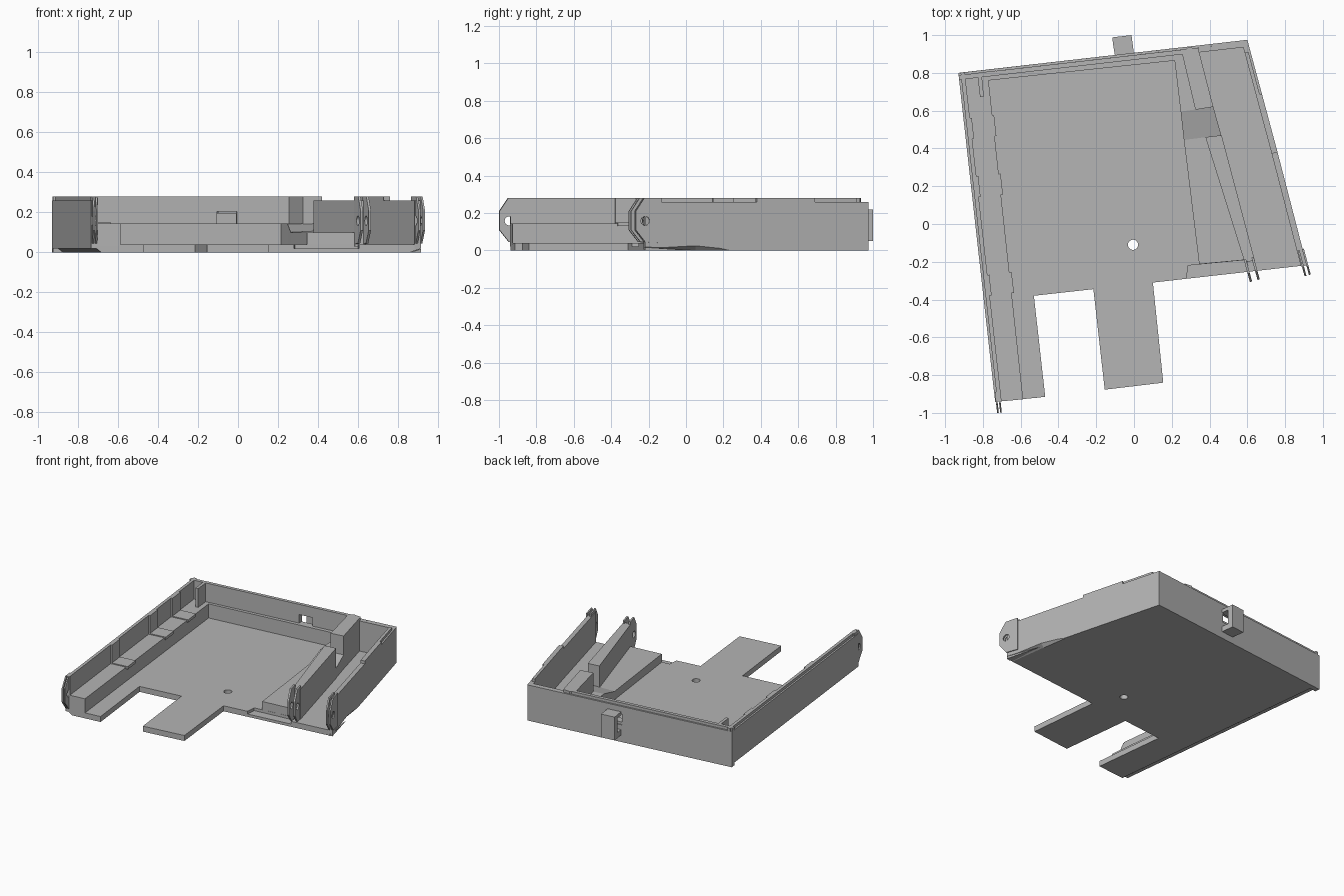
import bpy, bmesh, math
from mathutils import Vector

if "Cube" in bpy.data.objects:
    bpy.data.objects.remove(bpy.data.objects["Cube"])

mat = bpy.data.materials.new("plain_grey")
mat.diffuse_color = (0.46, 0.46, 0.46, 1)
mat.use_nodes = True
mat.node_tree.nodes["Principled BSDF"].inputs["Base Color"].default_value = mat.diffuse_color


def loft(name, low, high):
    """Solid between two matching rings of 3D points."""
    bm = bmesh.new()
    a = [bm.verts.new(p) for p in low]
    b = [bm.verts.new(p) for p in high]
    bm.faces.new(a)
    bm.faces.new(b)
    n = len(a)
    for i in range(n):
        bm.faces.new((a[i], a[(i + 1) % n], b[(i + 1) % n], b[i]))
    bmesh.ops.recalc_face_normals(bm, faces=bm.faces)
    me = bpy.data.meshes.new(name)
    bm.to_mesh(me)
    bm.free()
    me.materials.append(mat)
    ob = bpy.data.objects.new(name, me)
    bpy.context.collection.objects.link(ob)
    return ob


def prism(name, pts, z0, z1, low=None):
    return loft(name, [(x, y, z0) for x, y in (low or pts)], [(x, y, z1) for x, y in pts])


def cut(ob, cutter):
    m = ob.modifiers.new("cut", 'BOOLEAN')
    m.operation, m.solver, m.object = 'DIFFERENCE', 'EXACT', cutter
    cutter.hide_render = True
    cutter.hide_set(True)


def strip(name, a, b, d0, d1, z0, z1):
    """Wall along a-b, from offset d0 to d1 on the left-hand side."""
    a, b = Vector(a), Vector(b)
    d = (b - a).normalized()
    n = Vector((-d.y, d.x))
    return prism(name, [a + n * d0, b + n * d0, b + n * d1, a + n * d1], z0, z1)


def circle(c, u, v, r, n=24):
    return [c + u * r * math.cos(t * math.tau / n) + v * r * math.sin(t * math.tau / n) for t in range(n)]


def hinge_leaf(name, centre, direction, offset, thick=0.012, back=0.07):
    """Pointed upright leaf with a pin hole."""
    d = Vector((*direction, 0)).normalized()
    n, up = Vector((-d.y, d.x, 0)), Vector((0, 0, 1))
    c = Vector((*centre, 0)) + n * offset
    prof = [(-back, 0.04), (0.0, 0.045), (0.052, 0.11), (0.052, 0.21), (0.005, 0.28), (-back, 0.28)]
    pts = [c + d * s + up * z for s, z in prof]
    ob = loft(name, [p - n * thick / 2 for p in pts], [p + n * thick / 2 for p in pts])
    ring = circle(c + up * 0.158, d, up, 0.024)
    cut(ob, loft(name + "_pin_cutter", [p - n * 0.1 for p in ring], [p + n * 0.1 for p in ring]))


# key corners of the tray
BL, BR = (-0.93, 0.80), (0.60, 0.975)
FL, FR = (-0.735, -0.942), (0.915, -0.218)

# floor with two front tongues, sloped under the left edge
front = [FR, (0.10, -0.31), (0.155, -0.84), (-0.155, -0.877), (-0.215, -0.345),
         (-0.53, -0.38), (-0.47, -0.915)]
floor = prism("floor", [BL, BR] + front + [FL], 0, 0.04, [(-0.88, 0.806), BR] + front + [(-0.685, -0.937)])
ring = circle(Vector((-0.005, -0.11, 0)), Vector((1, 0, 0)), Vector((0, 1, 0)), 0.027)
cut(floor, prism("floor_hole_cutter", [(p.x, p.y) for p in ring], -0.1, 0.1))
cut(floor, prism("front_recess_cutter",
                 [(0.275, -0.34), (0.61, -0.31), (0.60, -0.19), (0.285, -0.22)], 0.02, 0.1))

# left wall: low outer lip and taller inner strip
strip("left_wall_lip", BL, FL, 0, 0.012, 0.02, 0.26)
strip("left_wall", BL, FL, 0.012, 0.034, 0.02, 0.28)
# back wall with latch window
lip = strip("back_wall_lip", BR, BL, 0, 0.012, 0, 0.26)
back = strip("back_wall", (0.33, 0.944), BL, 0.012, 0.037, 0.0, 0.28)
strip("back_wall_right", BR, (0.33, 0.944), 0.012, 0.037, 0.0, 0.26)
window = prism("latch_window_cutter", [(-0.10, 0.80), (0.0, 0.81), (-0.015, 0.96), (-0.115, 0.95)], 0.125, 0.205)
cut(lip, window)
cut(back, window)

# right wall, higher toward the back, relieved underneath near the front
SPLIT, SPLIT2 = (0.76, 0.38), (0.677, 0.69)
wall_low = strip("right_wall_front", FR, SPLIT, 0, 0.032, 0, 0.26)
strip("right_wall_middle", SPLIT, SPLIT2, 0, 0.032, 0, 0.28)
strip("right_wall_back_lip", SPLIT2, BR, 0, 0.012, 0, 0.26)
strip("right_wall_back", SPLIT2, (0.617, 0.915), 0.012, 0.032, 0, 0.28)
strip("right_wall_corner", (0.617, 0.915), BR, 0.012, 0.032, 0, 0.26)
relief = loft("relief_cutter", [(0.79, 0.24, -0.001), (0.82, 0.05, -0.001), (0.87, -0.3, -0.001)],
              [(0.83, 0.24, -0.001), (0.86, 0.05, 0.04), (0.96, -0.3, 0.03)])
for ob in (floor, wall_low):
    cut(ob, relief)

# raised shelves along the left and back walls
prism("left_shelf", [(-0.90, 0.80), (-0.77, 0.815), (-0.77, 0.76), (-0.587, -0.928), (-0.715, -0.94)], 0.03, 0.143)
prism("back_shelf", [(-0.90, 0.80), (0.28, 0.93), (0.215, 0.865), (-0.77, 0.76)], 0.03, 0.143)

# pads and wall ribs on the left shelf
d = (Vector(FL) - Vector(BL)).normalized()
n = Vector((-d.y, d.x))
for i, s in enumerate((0.30, 0.61, 1.135)):
    a = Vector(BL) + d * (s - 0.055)
    b = a + d * 0.11
    strip(f"shelf_pad_{i}", a, b, 0.03, 0.163, 0.13, 0.150)
    strip(f"wall_rib_{i}", a, b, 0.03, 0.044, 0.14, 0.28)
prism("corner_post", [(-0.83, 0.80), (-0.73, 0.812), (-0.727, 0.79), (-0.805, 0.78),
                      (-0.795, 0.675), (-0.815, 0.672)], 0.14, 0.28)

# inner right side: shelf, ramp and low platform
prism("right_shelf", [(0.215, 0.865), (0.28, 0.93), (0.34, 0.93), (0.42, 0.62), (0.247, 0.595)], 0.03, 0.143)
loft("ramp", [(0.247, 0.597, 0.03), (0.42, 0.62, 0.03), (0.462, 0.47, 0.03), (0.264, 0.445, 0.03)],
     [(0.247, 0.597, 0.143), (0.42, 0.62, 0.143), (0.462, 0.47, 0.11), (0.264, 0.445, 0.10)])
prism("platform", [(0.264, 0.447), (0.44, 0.47), (0.59, -0.19), (0.345, -0.213)], 0.018, 0.10)
prism("rear_block", [(0.255, 0.90), (0.285, 0.935), (0.34, 0.93), (0.42, 0.62), (0.325, 0.605)], 0.03, 0.28)
prism("channel_ledge", [(0.37, 0.94), (0.53, 0.955), (0.53, 0.94), (0.38, 0.915)], 0.03, 0.24)

# inner arm wall
prism("arm", [(0.378, 0.46), (0.464, 0.47), (0.64, -0.195), (0.585, -0.2)], 0.03, 0.26)

# hinge leaves: a pair on each arm
arm_dir, right_dir = (0.262, -0.965), (0.259, -0.966)
for k, side in enumerate((-1, 1)):
    hinge_leaf(f"arm_hinge_{k}", (0.626, -0.25), arm_dir, side * 0.021)
    hinge_leaf(f"right_hinge_{k}", (0.906, -0.222), right_dir, side * 0.012, 0.010, 0.09)
    hinge_leaf(f"left_hinge_{k}", (-0.718, -0.947), d, side * 0.008, 0.009, 0.06)

# latch: plate held off the back wall by two bridges
prism("latch_plate", [(-0.11, 0.945), (-0.008, 0.957), (-0.013, 1.0), (-0.115, 0.988)], 0.05, 0.22)
bridge = [(-0.10, 0.885), (0.0, 0.897), (-0.008, 0.96), (-0.11, 0.948)]
prism("latch_bridge_low", bridge, 0.05, 0.09)
prism("latch_bridge_high", bridge, 0.195, 0.22)
